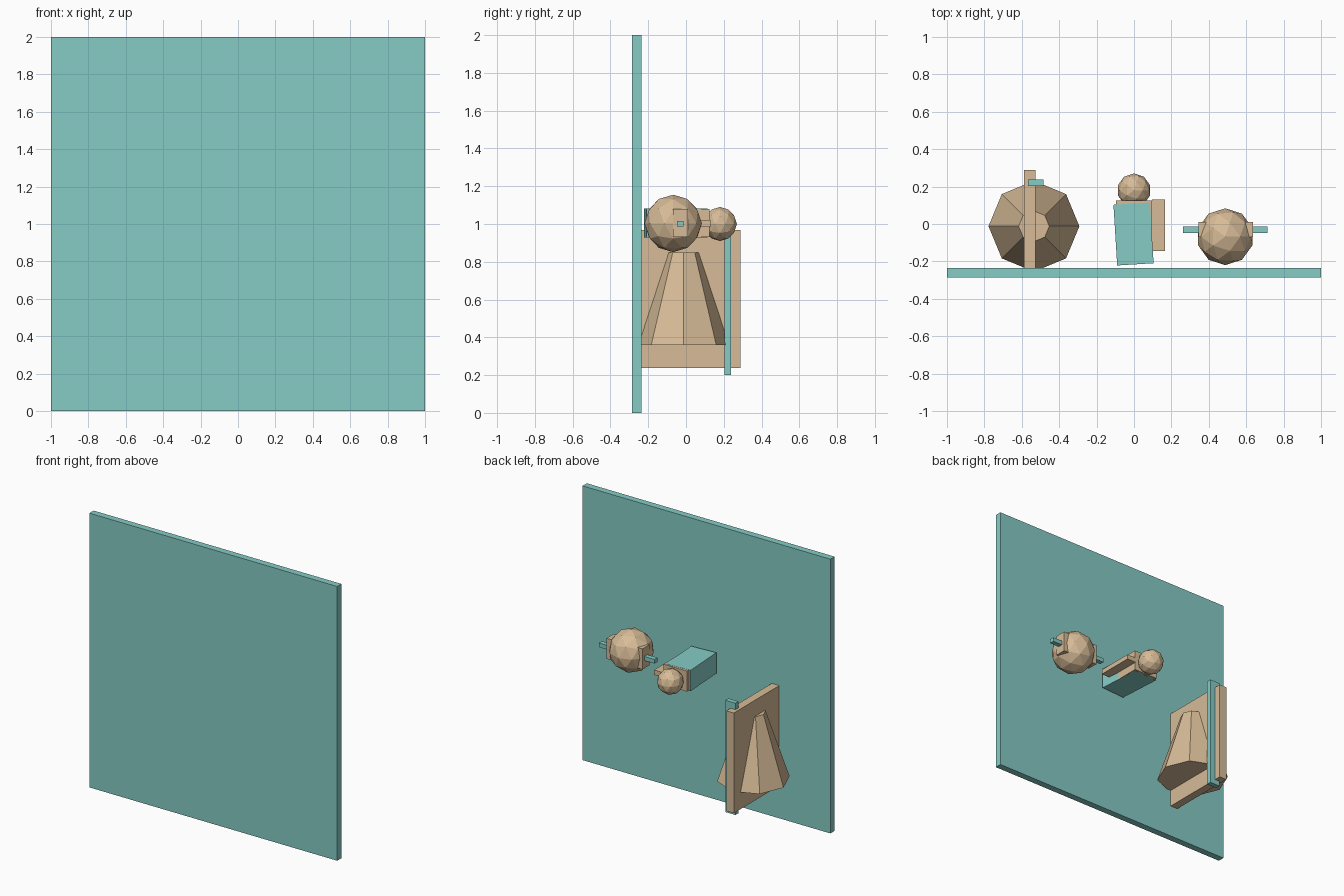
import bpy
from math import radians

if "Cube" in bpy.data.objects:
    bpy.data.objects.remove(bpy.data.objects["Cube"])


def material(name, rgb):
    m = bpy.data.materials.new(name)
    m.diffuse_color = (*rgb, 1)
    m.use_nodes = True
    m.node_tree.nodes["Principled BSDF"].inputs["Base Color"].default_value = m.diffuse_color
    return m


TEAL = material("teal", (0.24, 0.60, 0.56))
TAN = material("tan", (0.68, 0.50, 0.31))


def finish(name, mat):
    ob = bpy.context.object
    ob.name = name
    ob.data.materials.append(mat)
    return ob


def box(name, mat, x, y, z, turn=0):
    """Box from (min, max) ranges, optionally turned about z."""
    spans = (x, y, z)
    bpy.ops.mesh.primitive_cube_add(
        size=1, location=[(a + b) / 2 for a, b in spans], rotation=(0, 0, radians(turn)))
    ob = finish(name, mat)
    ob.scale = [b - a for a, b in spans]
    return ob


def ball(name, centre, radius):
    bpy.ops.mesh.primitive_ico_sphere_add(subdivisions=2, radius=radius, location=centre)
    return finish(name, TAN)


# Wall panel carrying everything
box("wall_panel", TEAL, (-1, 1), (-0.285, -0.236), (0, 2))

# Tapered eight-sided body with upright board and post
bpy.ops.mesh.primitive_cone_add(vertices=8, radius1=0.243, radius2=0.082, depth=0.49,
                                location=(-0.535, -0.012, 0.605))
finish("tapered_body", TAN)
box("upright_board", TAN, (-0.587, -0.527), (-0.24, 0.288), (0.237, 0.968))
box("upright_post", TEAL, (-0.566, -0.485), (0.203, 0.239), (0.2, 1.015))

# Middle block with turned cover, side bar and small ball
box("middle_block", TAN, (-0.095, 0.095), (-0.14, 0.125), (0.93, 1.08))
box("middle_cover", TEAL, (-0.1, 0.095), (-0.216, 0.109), (0.929, 1.081), turn=3.5)
box("side_bar", TAN, (0.095, 0.167), (-0.145, 0.13), (0.985, 1.02))
ball("small_ball", (0, 0.18, 1.0), 0.09)

# Large ball with embedded block and cross bar
ball("large_ball", (0.488, -0.068, 1.003), 0.152)
box("ball_block", TAN, (0.345, 0.635), (-0.07, 0.01), (0.93, 1.08))
box("cross_bar", TEAL, (0.263, 0.713), (-0.048, -0.013), (0.986, 1.016))
